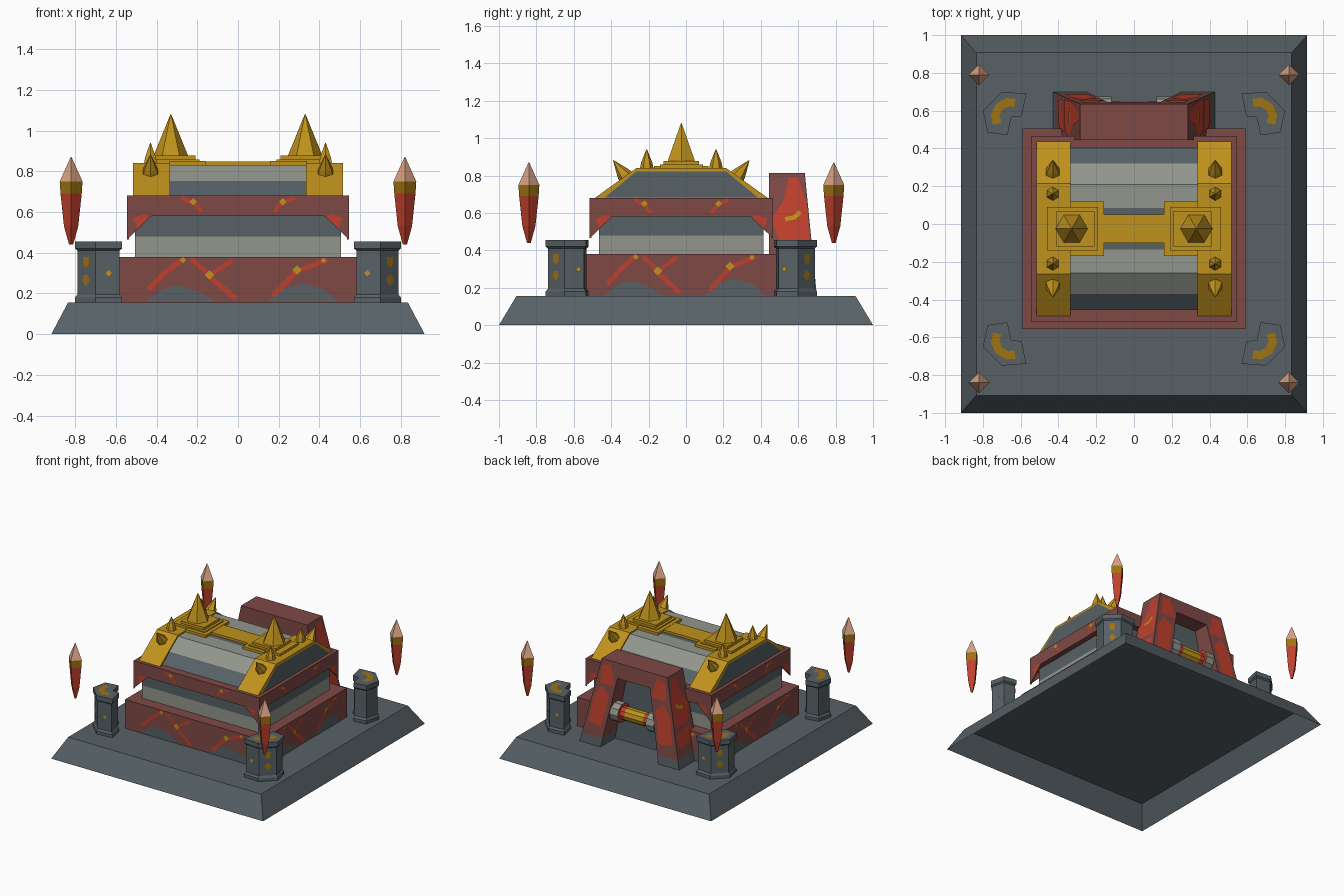
import bpy, bmesh, math
from mathutils import Vector as V

if "Cube" in bpy.data.objects:
    bpy.data.objects.remove(bpy.data.objects["Cube"])

def material(name, rgb):
    m = bpy.data.materials.new(name)
    lin = [((c / 255 + .055) / 1.055) ** 2.4 for c in rgb]
    m.diffuse_color = (*lin, 1)
    m.use_nodes = True
    m.node_tree.nodes["Principled BSDF"].inputs["Base Color"].default_value = m.diffuse_color
    return m

STONE = material("dark stone", (87, 97, 102))
PALE = material("pale stone", (146, 150, 140))
RUST = material("rust red", (126, 73, 69))
RED = material("bright red", (192, 64, 45))
GOLD = material("gold", (192, 146, 28))
DARK_GOLD = material("dark gold", (160, 115, 18))
PEACH = material("peach", (218, 163, 132))
CY = -.025                       # the chest sits slightly forward
Z = V((0, 0, 1))

def finish(name, bm, mats, rule=None):
    bmesh.ops.recalc_face_normals(bm, faces=bm.faces[:])
    if rule:
        for f in bm.faces:
            f.material_index = rule(f.calc_center_median())
    me = bpy.data.meshes.new(name)
    bm.to_mesh(me)
    bm.free()
    for m in mats:
        me.materials.append(m)
    o = bpy.data.objects.new(name, me)
    bpy.context.collection.objects.link(o)
    return o

def loft(name, rings, mats, rule=None, open_start=False):
    """Skin a list of equal-sized point rings and cap the ends."""
    bm = bmesh.new()
    vs = [[bm.verts.new(p) for p in r] for r in rings]
    n = len(vs[0])
    for a, b in zip(vs, vs[1:]):
        for i in range(n):
            bm.faces.new((a[i], a[(i + 1) % n], b[(i + 1) % n], b[i]))
    if not open_start:
        bm.faces.new(vs[0])
    bm.faces.new(vs[-1])
    return finish(name, bm, mats if isinstance(mats, list) else [mats], rule)

def rect(hx, hy, z, x=0, y=CY):
    return [(x + a * hx, y + b * hy, z) for a, b in ((-1, -1), (1, -1), (1, 1), (-1, 1))]

def block(name, hx, hy, z0, z1, mat, x=0, y=CY):
    return loft(name, [rect(hx, hy, z0, x, y), rect(hx, hy, z1, x, y)], mat)

def turned(name, base, axis, prof, sides, mats, rule=None, phase=0):
    """Faceted turning: prof is (distance along axis, radius)."""
    n = V(axis).normalized()
    u = (Z if abs(n.z) < .5 else V((1, 0, 0))).cross(n).normalized()
    w = n.cross(u)
    t = [2 * math.pi * i / sides + phase for i in range(sides)]
    return loft(name, [[V(base) + n * d + (u * math.cos(a) + w * math.sin(a)) * r for a in t]
                       for d, r in prof], mats, rule)

def patch(name, o, u, v, n, pts, mat):
    """Thin painted plate on the plane o, u, v with outward normal n."""
    bm = bmesh.new()
    f = bm.faces.new([bm.verts.new(V(o) + u * a + v * b + n * .004) for a, b in pts])
    f.normal_update()
    if f.normal.dot(n) < 0:
        f.normal_flip()
    me = bpy.data.meshes.new(name)
    bm.to_mesh(me)
    bm.free()
    me.materials.append(mat)
    bpy.context.collection.objects.link(bpy.data.objects.new(name, me))

def stroke(pts, w):
    """Outline of a polyline of width w."""
    left, right = [], []
    for i, p in enumerate(pts):
        d = (V(pts[min(i + 1, len(pts) - 1)]) - V(pts[max(i - 1, 0)])).normalized()
        left.append((p[0] - d.y * w / 2, p[1] + d.x * w / 2))
        right.append((p[0] + d.y * w / 2, p[1] - d.x * w / 2))
    return left + right[::-1]

def gem(x, z, r):
    return [(x - r, z), (x, z - r), (x + r, z), (x, z + r)]

# Stepped plinth (hollow below) and chest body
loft("plinth", [rect(.917, 1, 0, y=0), rect(.835, .907, .155, y=0)], STONE, open_start=True)
block("chest_base", .59, .53, .156, .38, RUST)
block("chest_wall_lower", .505, .44, .38, .48, PALE)
block("chest_wall_upper", .505, .44, .48, .60, STONE)
block("trim_core", .54, .485, .58, .68, RUST)

# Each side: trim panel with corner brackets, cracks and stone patches
cracks = [[(-.44, .22), (-.36, .3), (-.27, .37)], [(-.23, .37), (-.14, .29), (-.03, .36)],
          [(-.14, .28), (-.01, .175)], [(.17, .185), (.29, .31), (.44, .365)]]
hills = [[(-.46, .157), (-.37, .22), (-.3, .24), (-.2, .21), (-.1, .157)],
         [(.14, .157), (.22, .22), (.32, .25), (.42, .22), (.5, .157)]]
for side, u, n, half, dist, out in (
        ("front", V((1, 0, 0)), V((0, -1, 0)), .545, .49, .53),
        ("back", V((-1, 0, 0)), V((0, 1, 0)), .545, .49, .53),
        ("right", V((0, 1, 0)), V((1, 0, 0)), .49, .545, .59),
        ("left", V((0, -1, 0)), V((-1, 0, 0)), .49, .545, .59)):
    c = V((0, CY, 0))
    prof = [(-half, .465), (.12 - half, .58), (half - .12, .58), (half, .465), (half, .68), (-half, .68)]
    loft(side + "_trim", [[c + n * d + u * a + Z * b for a, b in prof] for d in (dist - .01, dist)], RUST)
    k = half / .545
    for p in hills:
        patch(side + "_stone_patch", c + n * out, u, Z, n, [(a * k, b) for a, b in p], STONE)
    for p in cracks:
        patch(side + "_crack", c + n * (out + .001), u, Z, n, stroke([(a * k, b) for a, b in p], .024), RED)
    for x, z, r in ((-.14, .29, .024), (.29, .315, .024), (-.27, .365, .016), (.42, .362, .014)):
        patch(side + "_gold_fleck", c + n * (out + .003), u, Z, n, gem(x * k, z, r), GOLD)
    for s in (-1, 1):
        patch(side + "_trim_crack", c + n * dist, u, Z, n,
              stroke([(s * .28 * k, .67), (s * .21 * k, .64), (s * .18 * k, .6)], .02), RED)
        patch(side + "_trim_fleck", c + n * (dist + .002), u, Z, n, gem(s * .22 * k, .65, .018), GOLD)
        patch(side + "_bracket_mark", c + n * dist, u, Z, n,
              [(s * (half - .05), .52), (s * (half - .03), .57), (s * (half - .09), .59),
               (s * (half - .11), .575)], RED)

# Lid vault with weathered bands
vault = [(.44, .67), (.345, .752), (.235, .83), (.11, .83)]
vault = vault + [(-a, b) for a, b in vault[::-1]]
def vault_colour(p):
    return 1 if .11 < abs(p.y - CY) < .32 else 0
loft("lid_vault", [[(x, CY + a, b) for a, b in vault] for x in (-.34, .34)], [STONE, PALE], vault_colour)

# Gold lid fittings, mirrored left and right
block("lid_cross_strap", .335, .075, .80, .848, GOLD)
arch = [(-.47, .675), (-.24, .84), (.24, .84), (.47, .675)]
end = [(-.41, .682), (-.24, .822), (.24, .822), (.41, .682)]
for s in (-1, 1):
    loft("lid_gold_band", [[(s * x, CY + a, b) for a, b in arch] for x in (.335, .515)], GOLD)
    patch("lid_end_panel", (s * .515, CY, 0), V((0, 1, 0)), Z, V((s, 0, 0)), end, STONE)
    block("strap_plate", .09, .145, .80, .85, GOLD, x=s * .25)
    block("spike_plate", .135, .115, .84, .858, GOLD, x=s * .325)
    block("spike_plinth", .1, .095, .85, .878, GOLD, x=s * .31)
    turned("large_spike", (s * .33, CY, .876), Z, [(0, .085), (.204, .002)], 6, GOLD, phase=math.pi / 6)
    for t in (-1, 1):
        turned("small_spike", (s * .43, CY + t * .185, .84), Z,
               [(0, .036), (.03, .03), (.1, .002)], 6, GOLD)
        turned("slope_spike", (s * .43, CY + t * .30, .797), (0, t * .6, .8),
               [(-.01, .044), (.02, .036), (.105, .002)], 6, GOLD)

# Rear A-shaped frame: stone feet, rust body
bm = bmesh.new()
frame = [(-.43, .155), (-.285, .815), (.285, .815), (.43, .155),
         (.25, .155), (.14, .70), (-.14, .70), (-.25, .155)]
f = bm.faces.new([bm.verts.new((x, .445, z)) for x, z in frame])
ext = bmesh.ops.extrude_face_region(bm, geom=[f])["geom"]
for v in ext:
    if isinstance(v, bmesh.types.BMVert):
        v.co.y = .70 - .065 * (v.co.z - .155) / .66
bmesh.ops.bisect_plane(bm, geom=bm.verts[:] + bm.edges[:] + bm.faces[:],
                       plane_co=(0, 0, .29), plane_no=(.0, .1, 1), dist=1e-5)
finish("rear_frame", bm, [STONE, RUST], lambda p: 1 if p.z > .29 - .1 * p.y else 0)
loft("rear_recess", [[(-.25, y, .156), (.25, y, .156), (.14, y, .71), (-.14, y, .71)]
                     for y in (.45, .52)], STONE)
slope = V((0, -.065, .66)).normalized()
back_n = V((0, .66, .065)).normalized()
for s in (-1, 1):
    # bright patches on the outer flank and back of each leg
    flank = V((-s * .145, 0, .66)).normalized()
    fn = V((s * .66, 0, .145)).normalized()
    o = (s * .43, 0, .155)
    patch("flank_patch", o, V((0, 1, 0)), flank, fn,
          [(.455, .42), (.5, .3), (.66, .3), (.645, .5), (.6, .65), (.55, .65), (.52, .52)], RED)
    patch("flank_low_patch", o, V((0, 1, 0)), flank, fn,
          [(.46, .18), (.65, .14), (.665, .25), (.5, .28)], RED)
    patch("flank_fleck", V(o) + fn * .002, V((0, 1, 0)), flank, fn,
          stroke([(.53, .42), (.58, .43), (.61, .46)], .024), GOLD)
    o = (0, .70, .155)
    patch("leg_patch", o, V((s, 0, 0)), slope, back_n,
          [(.25, .15), (.36, .17), (.335, .36), (.27, .46), (.2, .4)], RED)
    patch("leg_upper_patch", o, V((s, 0, 0)), slope, back_n,
          [(.16, .48), (.29, .48), (.27, .62), (.2, .64)], RED)

# Rear handle drum
def drum_colour(p):
    x = abs(p.x)
    return 0 if x < .08 else 1 if x < .12 else 2
turned("rear_handle", (0, .6, .42), (1, 0, 0),
       [(-.27, .05), (-.19, .05), (-.19, .075), (-.12, .075), (-.12, .052), (-.08, .052), (.08, .052),
        (.12, .052), (.12, .075), (.19, .075), (.19, .05), (.27, .05)], 10, [GOLD, RED, PALE], drum_colour)

# Corner pillars and floating crystals
plan = [(.80, .625), (.70, .725), (.57, .715), (.595, .595), (.65, .59), (.67, .495), (.775, .51)]
mid = V((.69, .613))
for sx in (-1, 1):
    for sy in (-1, 1):
        def ring(k, z):
            return [(sx * (mid.x + (a - mid.x) * k), CY + sy * (mid.y + (b - mid.y) * k), z) for a, b in plan]
        loft("pillar", [ring(1, .156), ring(1, .18), ring(.9, .195), ring(.9, .41), ring(1, .42), ring(1, .456)], STONE)
        X, Y = V((sx, 0, 0)), V((0, sy, 0))
        patch("pillar_top_mark", (0, CY, .456), X, Y, Z,
              stroke([(.63, .665), (.67, .67), (.715, .645), (.735, .6), (.725, .555)], .045), DARK_GOLD)
        q = (X + Y).normalized()
        o = V((sx * .744, CY + sy * .669, 0))
        t = (X - Y).normalized()
        patch("pillar_mark", o, t, Z, q, [(-.02, .34), (0, .325), (.02, .34), (.02, .38), (-.02, .38)], DARK_GOLD)
        patch("pillar_low_mark", o, t, Z, q, [(0, .235), (.025, .265), (.012, .29), (-.012, .29), (-.025, .265)], DARK_GOLD)
        patch("pillar_fleck", (0, CY + sy * .711, 0), X, Z, Y, gem(.635, .3, .016), GOLD)
        patch("pillar_side_fleck", (sx * .782, CY, 0), Y, Z, X, gem(.55, .3, .016), GOLD)
        turned("floating_crystal", (sx * .82, CY + sy * .815, .44), Z,
               [(0, .01), (.09, .035), (.25, .052), (.31, .056), (.43, .002)], 4, [RED, DARK_GOLD, PEACH],
               lambda p: 0 if p.z < .69 else 1 if p.z < .75 else 2)
